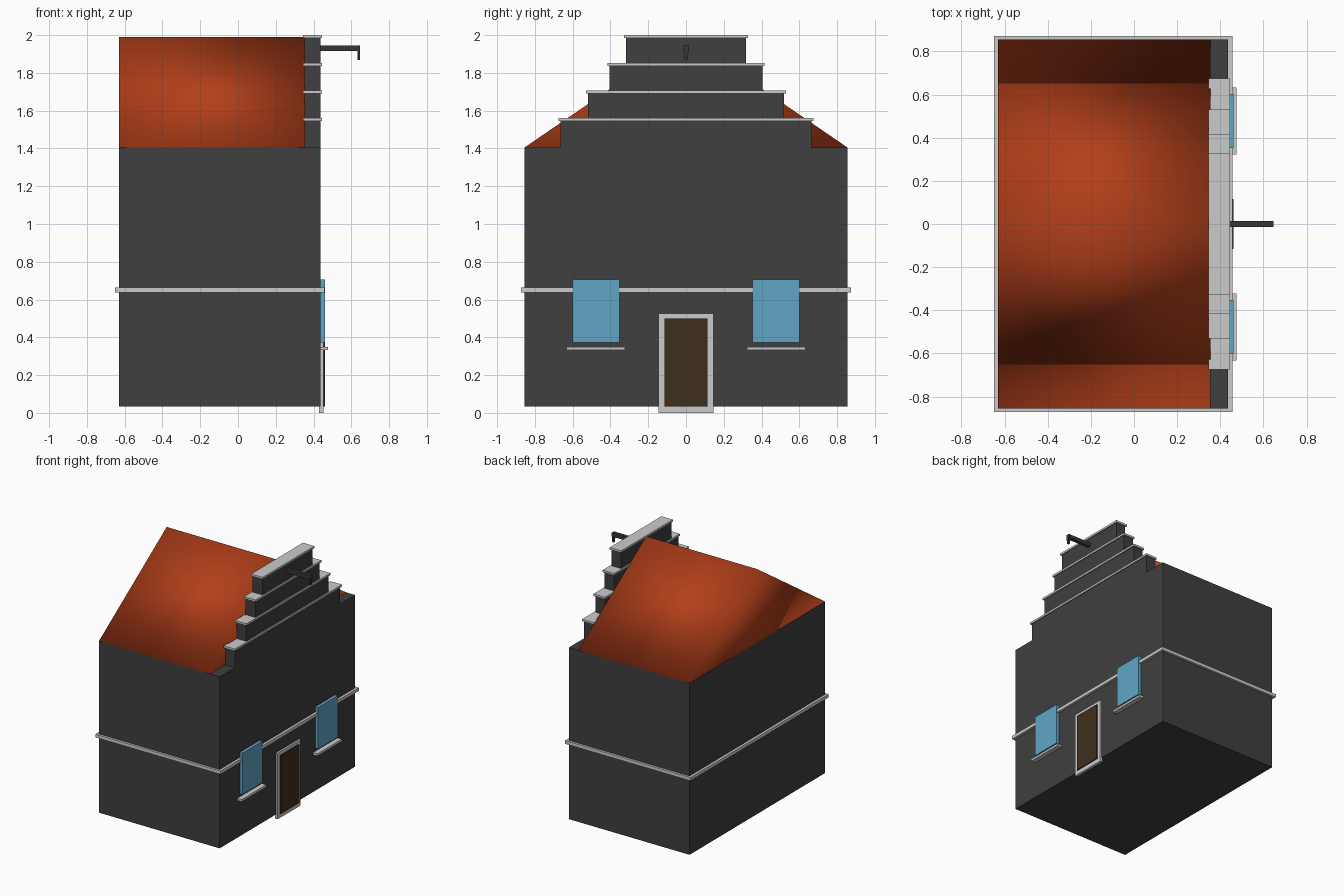
import bpy, bmesh

if "Cube" in bpy.data.objects:
    bpy.data.objects.remove(bpy.data.objects["Cube"])


def material(name, rgb):
    m = bpy.data.materials.new(name)
    m.diffuse_color = (*rgb, 1)
    m.use_nodes = True
    m.node_tree.nodes["Principled BSDF"].inputs["Base Color"].default_value = m.diffuse_color
    return m


WALL = material("dark_wall", (0.05, 0.05, 0.05))
ROOF = material("roof_tile", (0.45, 0.05, 0.01))
GLASS = material("glass", (0.12, 0.38, 0.56))
WOOD = material("dark_wood", (0.05, 0.027, 0.013))
IRON = material("iron", (0.04, 0.036, 0.043))


def finish(name, bm, mat):
    bmesh.ops.recalc_face_normals(bm, faces=bm.faces)
    me = bpy.data.meshes.new(name)
    bm.to_mesh(me)
    bm.free()
    ob = bpy.data.objects.new(name, me)
    bpy.context.collection.objects.link(ob)
    if mat:
        me.materials.append(mat)
    return ob


def box(name, x, y, z, mat=None):
    bm = bmesh.new()
    bmesh.ops.create_cube(bm, size=1)
    for v in bm.verts:
        for i, (lo, hi) in enumerate((x, y, z)):
            v.co[i] = hi if v.co[i] > 0 else lo
    return finish(name, bm, mat)


def extrude_x(name, profile, x0, x1, mat):
    """Extrude a (y, z) outline along x."""
    bm = bmesh.new()
    face = bm.faces.new([bm.verts.new((x0, y, z)) for y, z in profile])
    ext = bmesh.ops.extrude_face_region(bm, geom=[face])
    moved = [g for g in ext["geom"] if isinstance(g, bmesh.types.BMVert)]
    bmesh.ops.translate(bm, verts=moved, vec=(x1 - x0, 0, 0))
    return finish(name, bm, mat)


# main house block
box("house_body", (-0.63, 0.352), (-0.855, 0.855), (0.035, 1.405), WALL)

# stepped facade, outlined from half-widths and mirrored
steps = [(0.665, 1.547), (0.52, 1.694), (0.405, 1.84), (0.317, 1.987)]
half = [(0.855, 0.035), (0.855, 1.405)]
z = 1.405
for w, top in steps:
    half += [(w, z), (w, top)]
    z = top
outline = half + [(-y, z) for y, z in reversed(half)]
extrude_x("stepped_facade", outline, 0.352, 0.437, WALL)

# coping slab on every step
for i, (w, top) in enumerate(steps):
    box(f"step_coping_{i + 1}", (0.345, 0.446), (-w - 0.01, w + 0.01), (top - 0.003, top + 0.013))

# softly shaded gable roof
roof = extrude_x("roof", [(-0.855, 1.405), (0.855, 1.405), (0, 1.99)], -0.63, 0.354, ROOF)
for p in roof.data.polygons:
    p.use_smooth = True

# string course around the house
box("string_course", (-0.65, 0.457), (-0.873, 0.873), (0.638, 0.664))

# windows with sills on both sides of the door
for side, name in ((-1, "left"), (1, "right")):
    c = side * 0.477
    box(f"window_{name}", (0.43, 0.461), (c - 0.125, c + 0.125), (0.373, 0.705), GLASS)
    box(f"window_sill_{name}", (0.43, 0.476), (c - 0.155, c + 0.155), (0.332, 0.35))

# door and its surround
box("door_frame", (0.43, 0.452), (-0.146, 0.146), (0.0, 0.527))
box("door", (0.44, 0.461), (-0.115, 0.115), (0.034, 0.5), WOOD)

# hoisting beam with tapered hook
box("hoist_beam", (0.43, 0.647), (-0.014, 0.014), (1.915, 1.945), IRON)
extrude_x("hoist_hook", [(-0.014, 1.92), (-0.006, 1.867), (0.006, 1.867), (0.014, 1.92)],
          0.632, 0.647, IRON)
